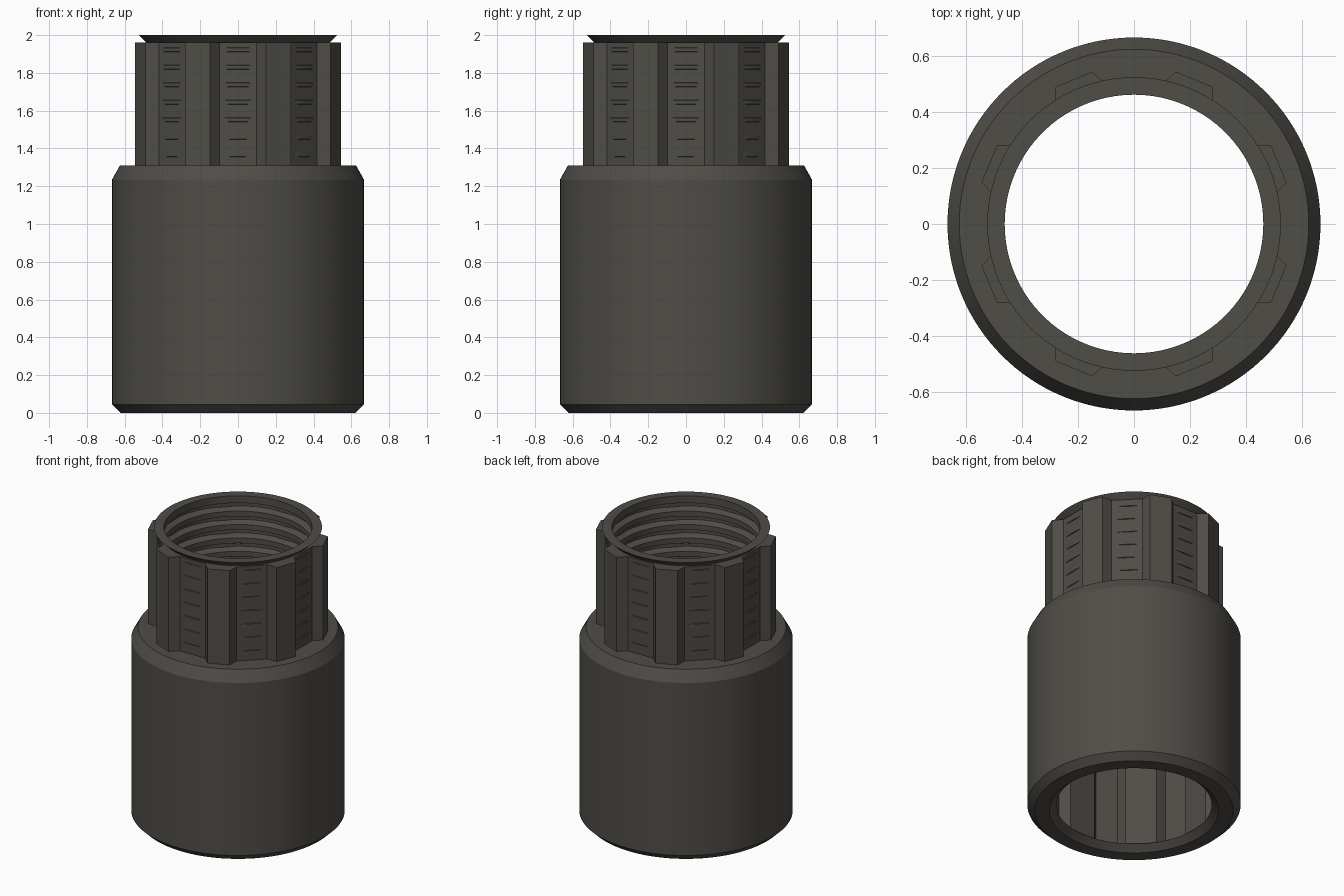
import bpy, bmesh
from math import sin, cos, pi, radians

cube = bpy.data.objects.get("Cube")
if cube:
    bpy.data.objects.remove(cube, do_unlink=True)

# Single dark plastic colour
plastic = bpy.data.materials.new("dark_warm_grey")
plastic.use_nodes = True
colour = (0.080, 0.074, 0.064, 1)
plastic.diffuse_color = colour
plastic.node_tree.nodes["Principled BSDF"].inputs["Base Color"].default_value = colour

SEGMENTS = 128


def loft(name, rings):
    """Skin a stack of closed rings that all have the same point count."""
    bm = bmesh.new()
    loops = [[bm.verts.new(p) for p in ring] for ring in rings]
    for lower, upper in zip(loops, loops[1:]):
        n = len(lower)
        for i in range(n):
            j = (i + 1) % n
            bm.faces.new((lower[i], lower[j], upper[j], upper[i]))
    mesh = bpy.data.meshes.new(name)
    bm.to_mesh(mesh)
    bm.free()
    mesh.materials.append(plastic)
    obj = bpy.data.objects.new(name, mesh)
    bpy.context.collection.objects.link(obj)
    bpy.ops.object.select_all(action="DESELECT")
    obj.select_set(True)
    bpy.context.view_layer.objects.active = obj
    bpy.ops.object.shade_smooth_by_angle(angle=radians(25))
    return obj


def circle(r, z):
    return [(r * cos(2 * pi * i / SEGMENTS), r * sin(2 * pi * i / SEGMENTS), z)
            for i in range(SEGMENTS)]


def lathe(name, profile):
    return loft(name, [circle(r, z) for r, z in profile])


def ribbed_ring(z, scale=1.0, round_radius=None):
    """Eight trapezoid ribs with flat panels between them."""
    corners = [(-11.4, 0.505), (-7.2, 0.565), (7.2, 0.565), (11.4, 0.505)]
    ring = []
    for k in range(8):
        for offset, r in corners:
            a = radians(22.5 + 45 * k + offset)
            r = round_radius or r * scale
            ring.append((r * cos(a), r * sin(a), z))
    return ring


# Outer sleeve with chamfered ends and a bevelled mouth
lathe("outer_sleeve", [
    (0.58, 0.04), (0.485, 0.04), (0.53, 0), (0.62, 0), (0.667, 0.045),
    (0.667, 1.235), (0.625, 1.31), (0.48, 1.31)])

# Ribbed neck above the sleeve
loft("ribbed_neck", [ribbed_ring(1.31), ribbed_ring(1.96),
                     ribbed_ring(1.96, round_radius=0.475)])

# Ribbed socket inside the sleeve, facing inward
loft("ribbed_socket", [ribbed_ring(0.70, 1.01), ribbed_ring(0.04, 1.01)])

# Flared lip and threaded bore, ending in the socket ceiling
bore, root = 0.4625, 0.5005
profile = [(0.485, 1.96), (0.525, 2.0), (bore, 2.0)]
for i in range(7):
    z = 1.9225 - 0.0925 * i
    profile += [(bore, z + 0.028), (root, z + 0.01),
                (root, z - 0.01), (bore, z - 0.028)]
profile += [(bore, 0.70), (0.58, 0.70)]
lathe("lip_and_threaded_bore", profile)
